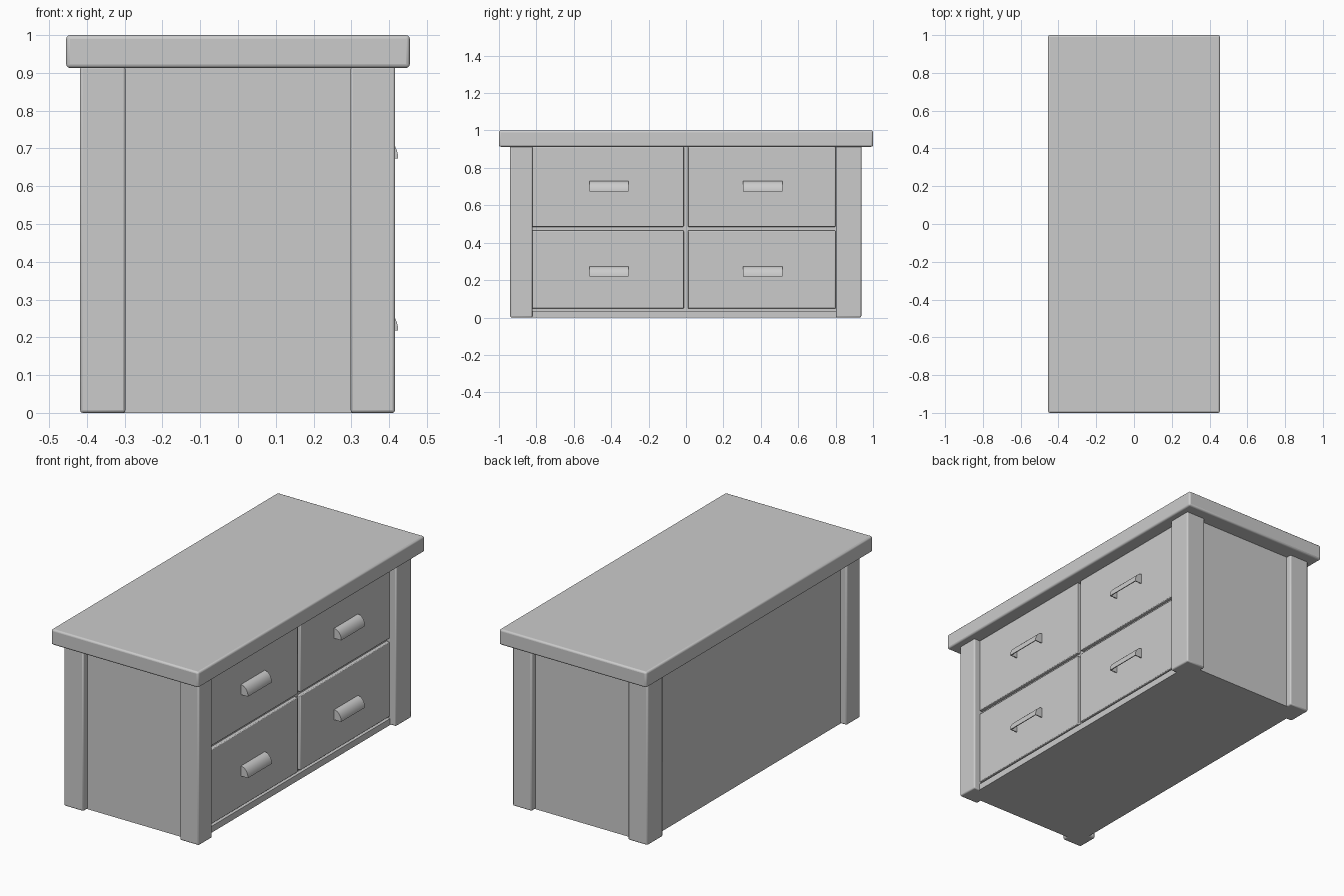
import bpy, bmesh, math

if "Cube" in bpy.data.objects:
    bpy.data.objects.remove(bpy.data.objects["Cube"])


def finish(obj, bevel=0.0, segments=2):
    """Round the edges and shade smooth while keeping sharp corners."""
    if bevel:
        mod = obj.modifiers.new("rounded_edges", "BEVEL")
        mod.width = bevel
        mod.segments = segments
    bpy.ops.object.select_all(action="DESELECT")
    obj.select_set(True)
    bpy.context.view_layer.objects.active = obj
    bpy.ops.object.shade_smooth_by_angle(angle=math.radians(30))


def box(name, x, y, z, bevel=0.0, segments=2):
    """Box from (min, max) ranges on each axis."""
    bm = bmesh.new()
    bmesh.ops.create_cube(bm, size=1)
    for v in bm.verts:
        v.co = [r[0] if c < 0 else r[1] for c, r in zip(v.co, (x, y, z))]
    me = bpy.data.meshes.new(name)
    bm.to_mesh(me)
    bm.free()
    obj = bpy.data.objects.new(name, me)
    bpy.context.collection.objects.link(obj)
    finish(obj, bevel, segments)
    return obj


def prism(bm, profile, y0, y1):
    """Extrude an (x, z) profile along y."""
    face = bm.faces.new([bm.verts.new((px, y0, pz)) for px, pz in profile])
    out = bmesh.ops.extrude_face_region(bm, geom=[face])
    verts = [g for g in out["geom"] if isinstance(g, bmesh.types.BMVert)]
    bmesh.ops.translate(bm, verts=verts, vec=(0, y1 - y0, 0))


def cup_pull(name, x, y, z, width=0.21, depth=0.044, height=0.056, wall=0.005):
    """Quarter-round cup handle, open underneath, closed at both ends."""
    def arc(d, h):
        return [(x + d * math.cos(a), z + h * math.sin(a))
                for a in [i * math.pi / 16 for i in range(9)]]
    outer, inner = arc(depth, height), arc(depth - wall, height - wall)
    y0, y1 = y - width / 2, y + width / 2
    bm = bmesh.new()
    prism(bm, outer + inner[::-1], y0 + wall, y1 - wall)
    for a, b in ((y0, y0 + wall), (y1 - wall, y1)):
        prism(bm, outer + [(x, z)], a, b)
    bmesh.ops.recalc_face_normals(bm, faces=bm.faces)
    me = bpy.data.meshes.new(name)
    bm.to_mesh(me)
    bm.free()
    obj = bpy.data.objects.new(name, me)
    bpy.context.collection.objects.link(obj)
    finish(obj)


TOP_Z = 0.913
FACE_X = 0.38

# Table top
box("table_top", (-0.455, 0.455), (-1, 1), (TOP_Z, 1), 0.01, 3)

# Carcass with inset side and back panels
box("carcass", (-FACE_X, FACE_X - 0.02), (-0.905, 0.905), (0, TOP_Z + 0.005))

# Corner posts
for xn, xr in (("back", (-0.418, -0.298)), ("front", (0.298, 0.416))):
    for yn, yr in (("left", (-0.94, -0.821)), ("right", (0.801, 0.937))):
        box(f"{xn}_{yn}_post", xr, yr, (0, TOP_Z + 0.005), 0.007)

# Bottom rail under the drawers
box("bottom_rail", (0.3, FACE_X), (-0.83, 0.81), (0, 0.036))

# Drawer fronts and their cup handles
for row, z, handle_z in (("lower", (0.048, 0.465), 0.218),
                         ("upper", (0.485, TOP_Z), 0.673)):
    for side, y, handle_y in (("left", (-0.823, -0.012), -0.412),
                              ("right", (0.01, 0.799), 0.411)):
        box(f"{row}_{side}_drawer", (0.32, FACE_X), y, z, 0.004)
        cup_pull(f"{row}_{side}_handle", FACE_X, handle_y, handle_z)
